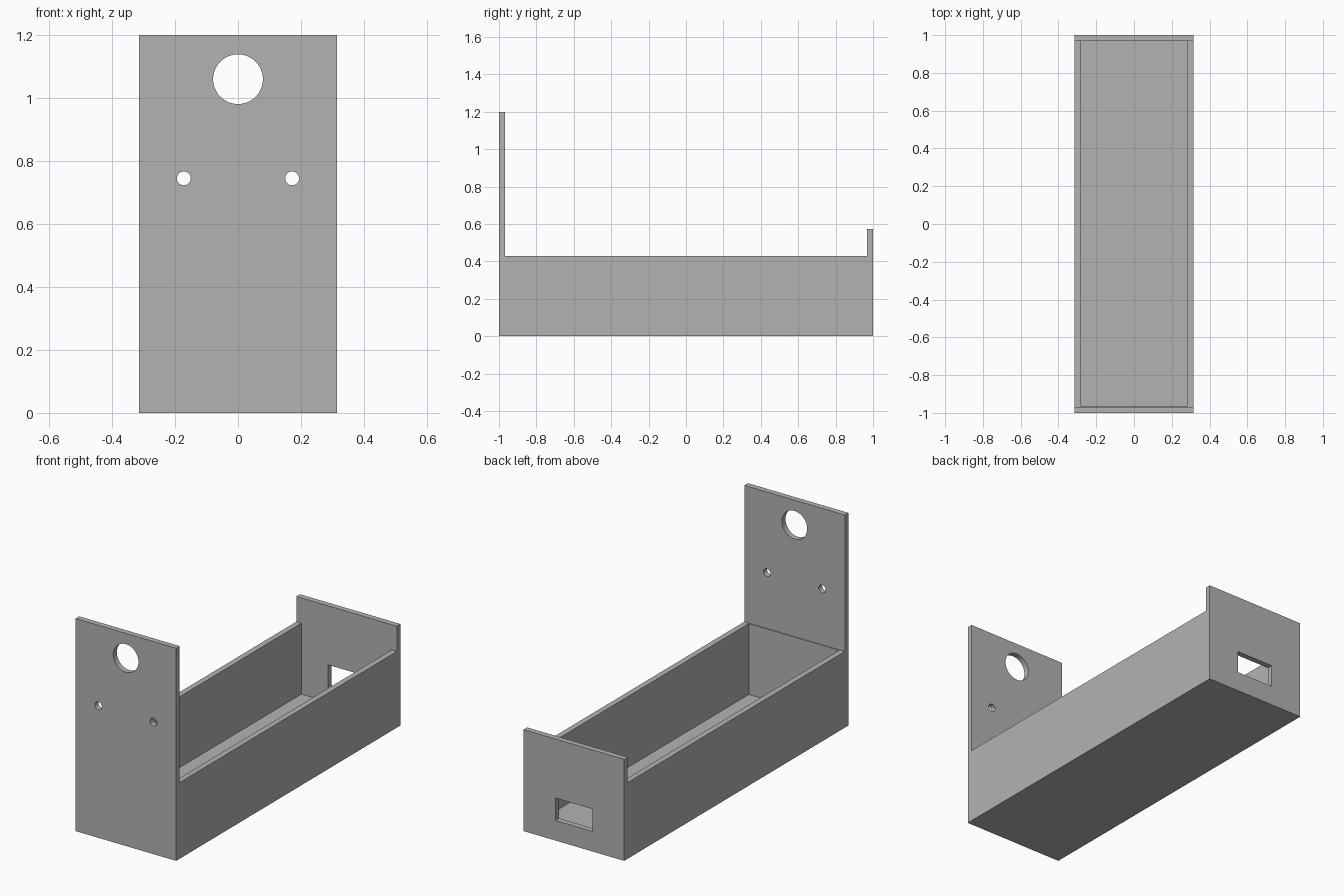
import bpy
import bmesh
from math import radians
from mathutils import Matrix, Vector

default = bpy.data.objects.get("Cube")
if default:
    bpy.data.objects.remove(default, do_unlink=True)

# Main dimensions
HALF_W, HALF_L = 0.314, 1.0
WALL = 0.032
SIDE_H, FRONT_H, BACK_H = 0.43, 1.2, 0.573
LEDGE = 0.005

grey = bpy.data.materials.new("plain grey")
grey.use_nodes = True
colour = (0.45, 0.45, 0.45, 1)
grey.diffuse_color = colour
grey.node_tree.nodes["Principled BSDF"].inputs["Base Color"].default_value = colour


def make_object(name, bm):
    bmesh.ops.recalc_face_normals(bm, faces=bm.faces)
    mesh = bpy.data.meshes.new(name)
    bm.to_mesh(mesh)
    bm.free()
    mesh.materials.append(grey)
    obj = bpy.data.objects.new(name, mesh)
    bpy.context.collection.objects.link(obj)
    return obj


def box(name, low, high):
    low, high = Vector(low), Vector(high)
    bm = bmesh.new()
    bmesh.ops.create_cube(bm, size=1, matrix=Matrix.Translation((low + high) / 2)
                          @ Matrix.Diagonal((*(high - low), 1)))
    return make_object(name, bm)


def drill(name, x, z, radius, sides):
    bm = bmesh.new()
    bmesh.ops.create_cone(bm, cap_ends=True, segments=sides, radius1=radius,
                          radius2=radius, depth=WALL * 4,
                          matrix=Matrix.Translation((x, -HALF_L, z))
                          @ Matrix.Rotation(radians(90), 4, "X"))
    return make_object(name, bm)


# Body: side profile with tall front and short back, extruded across the width
inner = HALF_L - WALL
profile = [(-HALF_L, 0), (HALF_L, 0), (HALF_L, BACK_H), (inner, BACK_H),
           (inner, SIDE_H), (-inner, SIDE_H), (-inner, FRONT_H), (-HALF_L, FRONT_H)]
bm = bmesh.new()
face = bm.faces.new([bm.verts.new((-HALF_W, y, z)) for y, z in profile])
extruded = bmesh.ops.extrude_face_region(bm, geom=[face])["geom"]
bmesh.ops.translate(bm, vec=(2 * HALF_W, 0, 0),
                    verts=[v for v in extruded if isinstance(v, bmesh.types.BMVert)])
body = make_object("open_box_body", bm)

# Cutters: tray cavity, back slot, large round hole and two screw holes
inner_w = HALF_W - WALL
cutters = [
    box("tray_cavity", (-inner_w, -inner + LEDGE, 0.03), (inner_w, inner, SIDE_H + 0.05)),
    box("back_slot", (-0.116, inner - 0.05, 0.113), (0.116, HALF_L + 0.05, 0.24)),
    drill("large_hole", 0, 1.06, 0.079, 64),
]
for side, sign in (("left", 1), ("right", -1)):
    cutters.append(drill(side + "_screw_hole", sign * 0.172, 0.745, 0.022, 32))

bpy.context.view_layer.objects.active = body
body.select_set(True)
for cutter in cutters:
    cutter.hide_render = True
    cut = body.modifiers.new(cutter.name, "BOOLEAN")
    cut.operation = "DIFFERENCE"
    cut.solver = "EXACT"
    cut.object = cutter
    bpy.ops.object.modifier_apply(modifier=cut.name)
    bpy.data.objects.remove(cutter, do_unlink=True)

bpy.ops.object.shade_smooth_by_angle(angle=radians(30))
